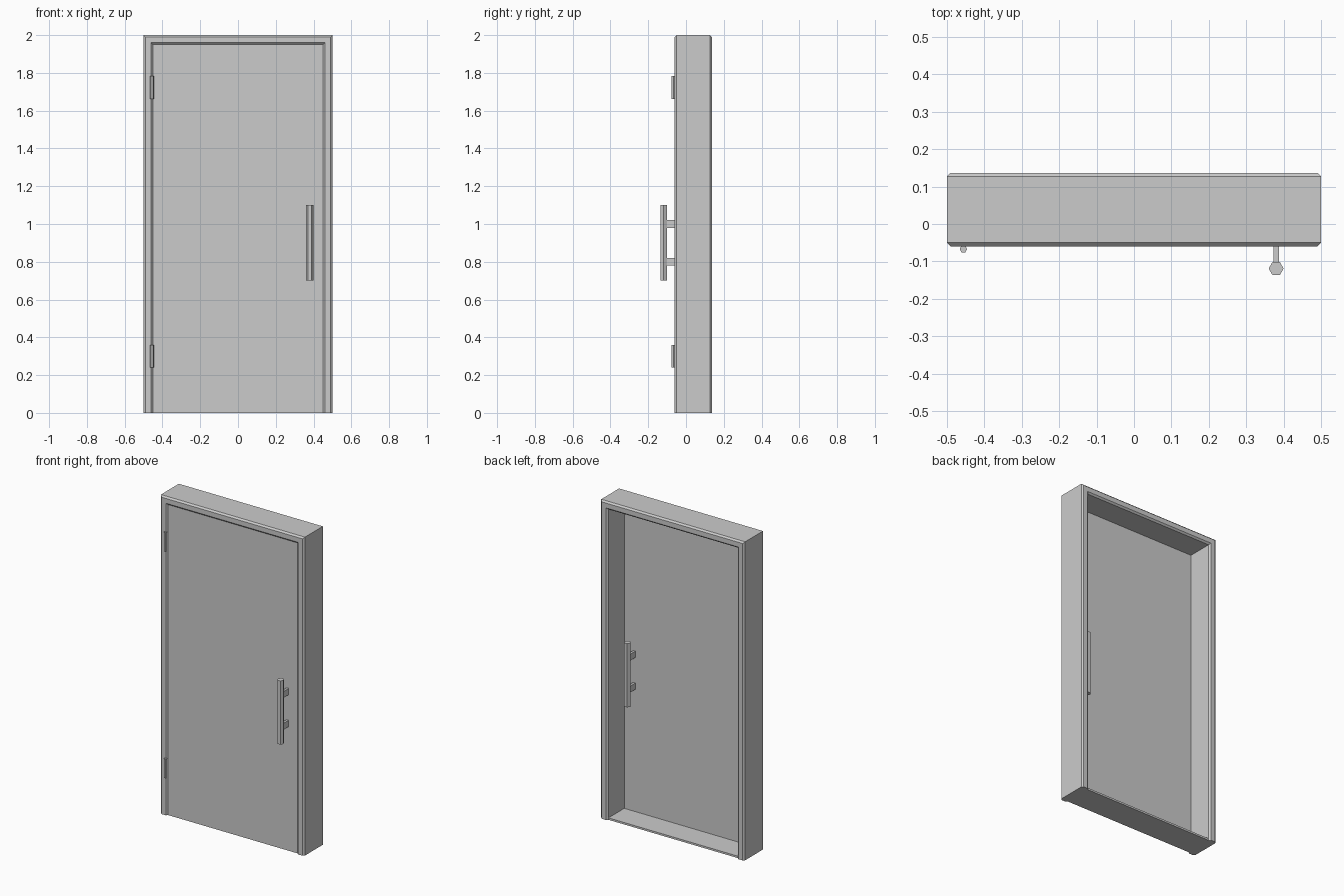
import bpy, bmesh, math
from mathutils import Matrix

cube = bpy.data.objects.get("Cube")
if cube:
    bpy.data.objects.remove(cube, do_unlink=True)

# The one colour
grey = bpy.data.materials.new("plain grey")
grey.use_nodes = True
colour = (0.6, 0.6, 0.6, 1)
grey.diffuse_color = colour
grey.node_tree.nodes["Principled BSDF"].inputs["Base Color"].default_value = colour

FRONT, BACK = -0.06, 0.137      # frame depth
DOOR_Y, DOOR_HALF = -0.04, 0.01  # door leaf centre and half thickness
BEVEL = 0.01
SILL = 0.012


def finish(name, bm):
    bmesh.ops.recalc_face_normals(bm, faces=bm.faces)
    mesh = bpy.data.meshes.new(name)
    bm.to_mesh(mesh)
    bm.free()
    mesh.materials.append(grey)
    obj = bpy.data.objects.new(name, mesh)
    bpy.context.collection.objects.link(obj)
    return obj


def box(name, x, y, z):
    """Box from (min, max) ranges."""
    bm = bmesh.new()
    bmesh.ops.create_cube(bm, size=1)
    for v in bm.verts:
        v.co = [sum(r) / 2 + c * (r[1] - r[0]) for r, c in zip((x, y, z), v.co)]
    return finish(name, bm)


def hex_rod(name, x, y, z, radius):
    """Upright six-sided rod with corners pointing along x."""
    bm = bmesh.new()
    bmesh.ops.create_cone(bm, cap_ends=True, segments=6, radius1=radius,
                          radius2=radius, depth=z[1] - z[0])
    # Turn so that one corner lies on the x axis
    angle = max(bm.verts, key=lambda v: v.co.x).co
    turn = -math.atan2(angle.y, angle.x)
    bmesh.ops.rotate(bm, verts=bm.verts, matrix=Matrix.Rotation(turn, 3, 'Z'))
    bmesh.ops.translate(bm, verts=bm.verts, vec=(x, y, sum(z) / 2))
    return finish(name, bm)


# Frame: two jambs and a header with chamfered front and back edges
bm = bmesh.new()
outline = [(-0.5, 0), (-0.5, 2), (0.5, 2), (0.5, 0),
           (0.45, 0), (0.45, 1.95), (-0.45, 1.95), (-0.45, 0)]
face = bm.faces.new([bm.verts.new((x, FRONT, z)) for x, z in outline])
extruded = bmesh.ops.extrude_face_region(bm, geom=[face], use_keep_orig=True)
moved = [g for g in extruded["geom"] if isinstance(g, bmesh.types.BMVert)]
bmesh.ops.translate(bm, verts=moved, vec=(0, BACK - FRONT, 0))
bmesh.ops.recalc_face_normals(bm, faces=bm.faces)
rims = [e for e in bm.edges
        if abs(e.verts[0].co.y - e.verts[1].co.y) < 1e-5
        and max(v.co.z for v in e.verts) > 0.1]
bmesh.ops.bevel(bm, geom=rims, offset=BEVEL, segments=1, profile=0.5,
                affect='EDGES', clamp_overlap=True)
finish("door_frame", bm)

# Sill and door leaf
box("sill", (-0.45, 0.45), (FRONT + BEVEL, BACK - BEVEL), (0, SILL))
box("door_leaf", (-0.45, 0.45),
    (DOOR_Y - DOOR_HALF, DOOR_Y + DOOR_HALF), (SILL, 1.95))

# Pull handles on both sides of the leaf
HANDLE_X, REACH = 0.38, 0.079
for side, direction in (("front", -1), ("back", 1)):
    bar_y = DOOR_Y + direction * REACH
    hex_rod(side + "_handle_bar", HANDLE_X, bar_y, (0.7, 1.1), 0.02)
    for place, z in (("lower", 0.8), ("upper", 1.0)):
        ends = sorted((DOOR_Y + direction * DOOR_HALF, bar_y))
        box(f"{side}_{place}_handle_post", (HANDLE_X - 0.0075, HANDLE_X + 0.0075),
            ends, (z - 0.02, z + 0.02))

# Hinge pins on the front
for place, z in (("lower", 0.3), ("upper", 1.723)):
    hex_rod(place + "_hinge", -0.456, -0.067, (z - 0.06, z + 0.06), 0.01)
